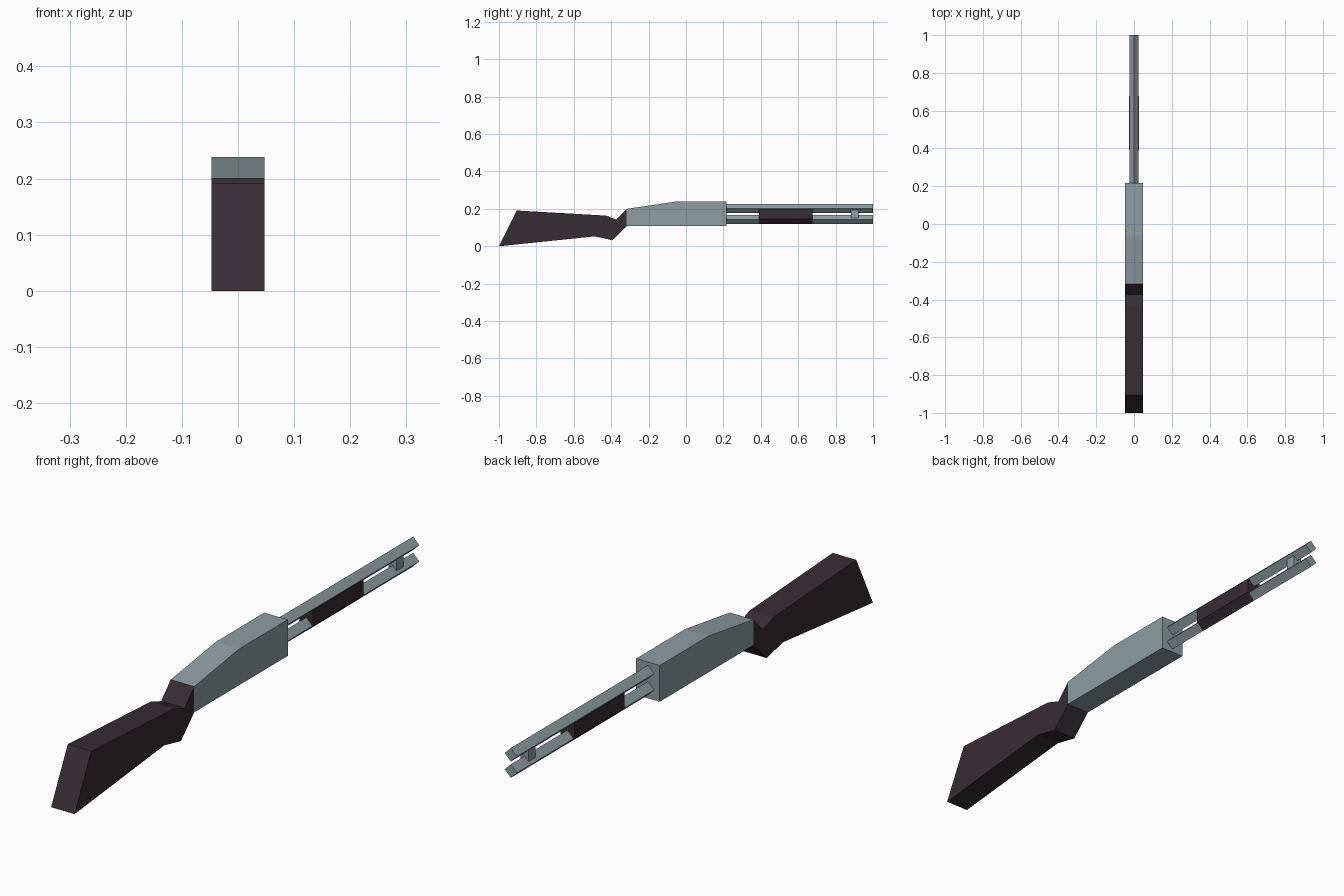
import bpy, bmesh

if "Cube" in bpy.data.objects:
    bpy.data.objects.remove(bpy.data.objects["Cube"])


def material(name, rgb):
    m = bpy.data.materials.new(name)
    m.diffuse_color = (*rgb, 1)
    m.use_nodes = True
    m.node_tree.nodes["Principled BSDF"].inputs["Base Color"].default_value = m.diffuse_color
    return m


METAL = material("grey_metal", (0.27, 0.34, 0.36))
WOOD = material("dark_wood", (0.037, 0.026, 0.033))


def prism(name, start, depth, mat):
    """Closed solid: a planar profile pushed along the vector depth."""
    bm = bmesh.new()
    face = bm.faces.new([bm.verts.new(p) for p in start])
    ext = bmesh.ops.extrude_face_region(bm, geom=[face])
    bmesh.ops.translate(bm, vec=depth, verts=[v for v in ext["geom"] if isinstance(v, bmesh.types.BMVert)])
    bmesh.ops.recalc_face_normals(bm, faces=bm.faces)
    me = bpy.data.meshes.new(name)
    bm.to_mesh(me)
    bm.free()
    me.materials.append(mat)
    ob = bpy.data.objects.new(name, me)
    bpy.context.collection.objects.link(ob)


def side_prism(name, yz, half, mat):
    prism(name, [(-half, y, z) for y, z in yz], (2 * half, 0, 0), mat)


def long_prism(name, xz, y0, y1, mat):
    prism(name, [(x, y0, z) for x, z in xz], (0, y1 - y0, 0), mat)


def diamond(z, r):
    return [(r, z), (0, z + r), (-r, z), (0, z - r)]


# Stock with angled wrist
side_prism("stock", [(-1, 0), (-0.905, 0.191), (-0.43, 0.164), (-0.372, 0.143),
                     (-0.317, 0.2), (-0.317, 0.107), (-0.393, 0.032), (-0.488, 0.053)], 0.047, WOOD)

# Receiver with sloped rear top
side_prism("receiver", [(-0.317, 0.107), (-0.317, 0.2), (-0.06, 0.238),
                        (0.217, 0.238), (0.217, 0.107)], 0.047, METAL)

# Four-sided barrel and tube below it
for name, z in (("barrel", 0.202), ("lower_tube", 0.143)):
    long_prism(name, diamond(z, 0.0245), 0.21, 1.0, METAL)

# Sliding grip: straight sides, V-shaped underside
long_prism("sliding_grip", [(0.0275, 0.2), (-0.0275, 0.2), (-0.0275, 0.145), (0, 0.118), (0.0275, 0.145)],
           0.39, 0.677, WOOD)

# Block joining barrel and tube near the muzzle
long_prism("barrel_band", [(0.016, 0.15), (0.016, 0.197), (-0.016, 0.197), (-0.016, 0.15)],
           0.882, 0.923, METAL)
